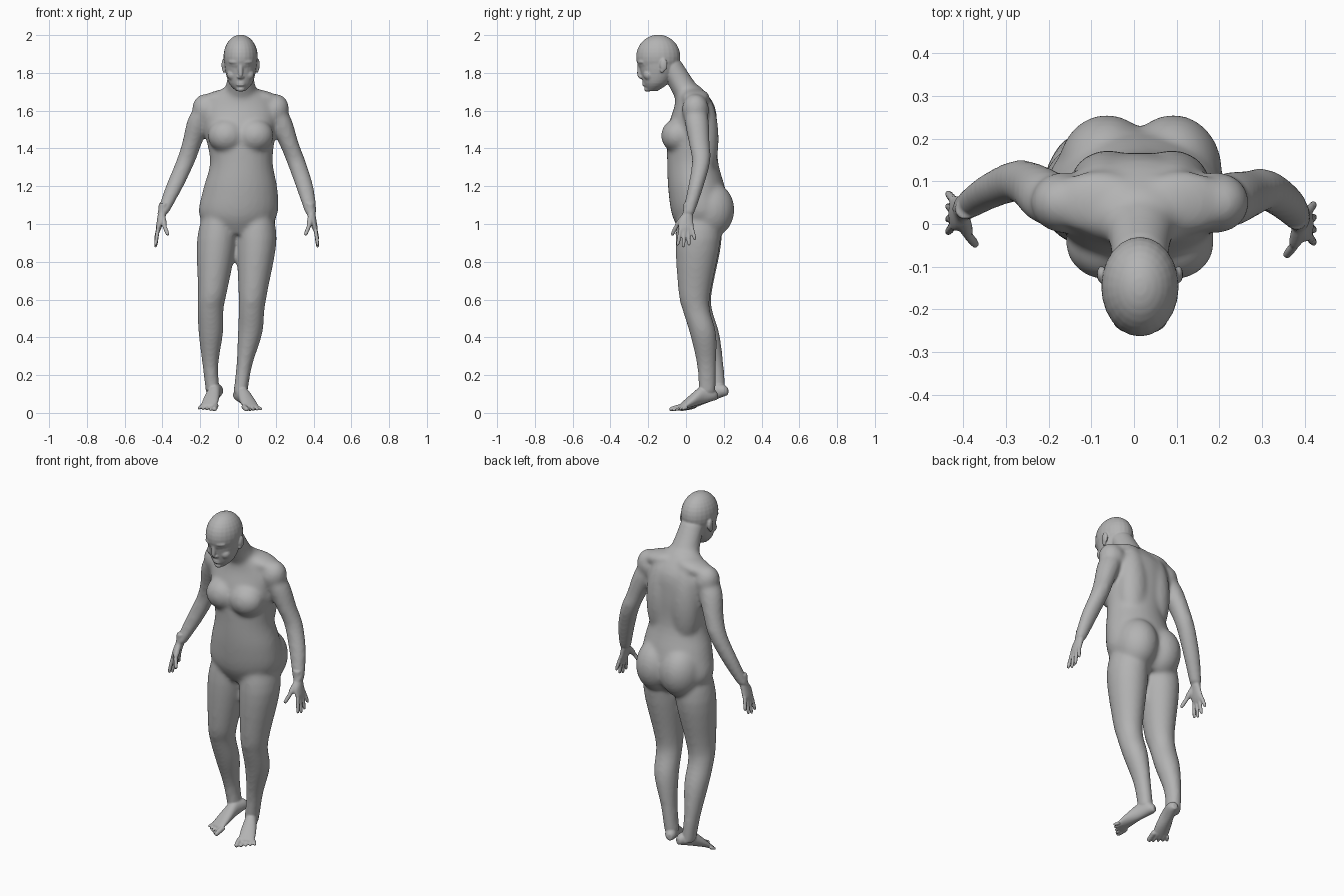
import bpy, bmesh, math
from mathutils import Vector, Matrix

if "Cube" in bpy.data.objects:
    bpy.data.objects.remove(bpy.data.objects["Cube"])

skin = bpy.data.materials.new("grey skin")
skin.use_nodes = True
skin.diffuse_color = (0.45, 0.45, 0.45, 1)
skin.node_tree.nodes["Principled BSDF"].inputs["Base Color"].default_value = skin.diffuse_color

bm = bmesh.new()
SIDE, DEPTH, UP = Vector((1, 0, 0)), Vector((0, 1, 0)), Vector((0, 0, 1))
SIDES = (-1, 1)
MIDDLE = .014


def spline(keys, steps=4):
    """Smooth in-between values for a list of number tuples."""
    padded = [keys[0], *keys, keys[-1]]
    result = []
    for before, start, end, after in zip(padded, padded[1:], padded[2:], padded[3:]):
        for step in range(steps):
            t = step / steps
            blend = []
            for a, b, c, d in zip(before, start, end, after):
                blend.append(b + t * (c - a + t * (2*a - 5*b + 4*c - d + t * (3*b - 3*c + d - a))) / 2)
            result.append(blend)
    return result + [keys[-1]]


def loft(keys, across=SIDE, along=DEPTH, sides=28):
    """Closed tube through (x, y, z, half width, half depth) sections."""
    loops = []
    for x, y, z, width, depth in spline(keys):
        loop = []
        for i in range(sides):
            angle = math.tau * i / sides
            offset = across * width * math.cos(angle) + along * depth * math.sin(angle)
            loop.append(bm.verts.new(Vector((x, y, z)) + offset))
        loops.append(loop)
    for low, high in zip(loops, loops[1:]):
        for i in range(sides):
            bm.faces.new((low[i - 1], low[i], high[i], high[i - 1]))
    bm.faces.new(loops[0][::-1])
    bm.faces.new(loops[-1])


def blob(centre, radii, tilt=0, axis="X"):
    """Ellipsoid for a muscle, joint or facial mass."""
    turn = Matrix.Rotation(math.radians(tilt), 4, axis)
    matrix = Matrix.Translation(centre) @ turn @ Matrix.Diagonal((*radii, 1))
    bmesh.ops.create_uvsphere(bm, u_segments=24, v_segments=16, radius=1, matrix=matrix)


def pair(offset, y, z, radii, tilt=0, axis="Y"):
    """Two mirrored ellipsoids, one on each side of the midline."""
    for side in SIDES:
        blob((MIDDLE + side * offset, y, z), radii, side * tilt, axis)


def digit(start, end, radius):
    """Finger or toe with a rounded tip."""
    start, end = Vector(start), Vector(end)
    direction = (end - start).normalized()
    across = direction.orthogonal().normalized()
    keys = []
    for t, scale in ((0, 1), (.5, 1), (.9, .85), (1, .4)):
        keys.append((*start.lerp(end, t), radius * scale, radius * scale))
    loft(keys, across, direction.cross(across), 12)


def foot(heel, toe, lift, inner):
    """Foot on its toes: the sole slopes from the raised heel to the ground."""
    heel, toe = Vector((*heel, lift)), Vector((*toe, .003))
    across = (toe - heel).cross(UP).normalized()

    def spot(t, sideways, height):
        return heel.lerp(toe, t) + across * sideways + UP * height

    profile = ((0, .014, .018), (.1, .03, .032), (.35, .033, .046), (.6, .042, .032), (.84, .044, .013))
    loft([(*spot(t, 0, height), width, height) for t, width, height in profile], across, UP)
    for toe_index in range(5):
        sideways = inner * (.038 - .02 * toe_index)
        radius = .009 if toe_index else .014
        digit(spot(.75, sideways, radius), spot(1 - .03 * toe_index, sideways * 1.2, radius), radius)


def hand(wrist, side):
    """Flat palm with four spread fingers and a forward thumb."""
    def spot(out, forward, down):
        return wrist + Vector((side * out, -forward, -down))

    loft([(*spot(-.005, 0, -.06), .024, .024), (*spot(0, 0, -.01), .023, .027),
          (*spot(.01, .01, .03), .019, .038), (*spot(.02, .01, .07), .015, .041),
          (*spot(.025, .01, .095), .008, .03)])
    for i, length in enumerate((.1, .11, .1, .07)):
        root = .037 - .019 * i
        tip = .055 - .031 * i
        digit(spot(.022, root, .065), spot(.037, tip, .065 + length), .01)
    knuckle = spot(-.01, .06, .06)
    digit(spot(0, .02, .01), knuckle, .016)
    digit(knuckle, spot(-.03, .085, .11), .011)


def limb(heights, sections, xs, ys):
    """Arm or leg: shared heights and sections along its own centre line."""
    loft([(x, y, z, *section) for x, y, z, section in zip(xs, ys, heights, sections)])


def fuse(name, voxel, rounds):
    """Object that melts the overlapping masses into one relaxed skin."""
    bmesh.ops.recalc_face_normals(bm, faces=bm.faces)
    mesh = bpy.data.meshes.new(name)
    bm.to_mesh(mesh)
    bm.free()
    mesh.materials.append(skin)
    result = bpy.data.objects.new(name, mesh)
    bpy.context.collection.objects.link(result)
    remesh = result.modifiers.new("fuse", "REMESH")
    remesh.mode = "VOXEL"
    remesh.voxel_size = voxel
    remesh.use_smooth_shade = True
    relax = result.modifiers.new("relax", "SMOOTH")
    relax.factor = .5
    relax.iterations = rounds
    return result


# Torso, crotch to collar
loft([(0, .07, .945, .1, .09), (0, .078, 1.04, .205, .15), (.012, .058, 1.18, .198, .152),
      (.018, .035, 1.33, .166, .135), (.01, .035, 1.5, .19, .132),
      (.01, .045, 1.63, .19, .105), (.01, .01, 1.73, .075, .065)])
pair(.075, -.045, 1.468, (.1, .087, .09))         # chest
pair(.078, .125, 1.075, (.115, .132, .15))        # buttocks
pair(.075, .09, 1.45, (.09, .083, .24))           # back muscles
pair(.18, .05, 1.605, (.075, .072, .085), 20)     # shoulders
pair(.1, .05, 1.672, (.115, .075, .04), 11)       # shoulder slopes

# Neck, leaning forward
loft([(MIDDLE, .04, 1.65, .1, .09), (MIDDLE, -.03, 1.755, .074, .074),
      (MIDDLE, -.1, 1.87, .065, .07)])

# Arms
arm_heights = (1.65, 1.56, 1.43, 1.33, 1.19, 1.05)
arm_sections = ((.04, .045), (.064, .064), (.053, .056), (.051, .049), (.047, .041), (.031, .033))
limb(arm_heights, arm_sections, (.18, .217, .268, .308, .355, .388), (.045, .055, .07, .08, .05, .01))
limb(arm_heights, arm_sections, (-.16, -.2, -.243, -.278, -.34, -.402), (.045, .06, .09, .1, .075, .035))

# Legs
leg_heights = (1.1, .92, .65, .55, .42, .25, .1)
leg_sections = ((.08, .1), (.106, .12), (.078, .087), (.069, .073), (.065, .07), (.042, .051), (.038, .046))
limb(leg_heights, leg_sections, (.09, .099, .08, .072, .064, .033, .012), (.07, .064, .046, .053, .09, .109, .112))
limb(leg_heights, leg_sections, (-.09, -.111, -.134, -.145, -.144, -.146, -.132), (.07, .07, .052, .065, .107, .149, .166))
blob((.07, 0, .6), (.04, .034, .05))
blob((-.145, .01, .6), (.04, .034, .05))

# Melt the large masses softly before adding the finer parts
base = fuse("base", .01, 16)
bm = bmesh.new()
bm.from_object(base, bpy.context.evaluated_depsgraph_get())
bpy.data.objects.remove(base)

# Skull and jaw
blob((MIDDLE, -.147, 1.885), (.091, .117, .117))
loft([(MIDDLE, -.18, 1.703, .022, .027), (MIDDLE, -.16, 1.745, .062, .066),
      (MIDDLE, -.147, 1.82, .083, .098), (MIDDLE, -.147, 1.89, .088, .114)])

# Face
digit((MIDDLE, -.245, 1.845), (MIDDLE, -.249, 1.78), .012)   # nose bridge
blob((MIDDLE, -.236, 1.778), (.019, .015, .01))              # nostrils
for lip_height in (1.748, 1.736):
    blob((MIDDLE, -.219, lip_height), (.024, .013, .007))
blob((MIDDLE, -.205, 1.713), (.022, .016, .013))             # chin
pair(.034, -.239, 1.858, (.032, .015, .012), 24, "Z")        # brows
pair(.034, -.222, 1.83, (.018, .013, .009), 20, "Z")         # eyes
pair(.042, -.196, 1.79, (.03, .03, .03))                     # cheeks
pair(.091, -.118, 1.842, (.01, .02, .033))                   # ears
pair(.088, -.126, 1.815, (.008, .011, .016))                 # ear lobes

# Hands and feet
hand(Vector((.386, .01, 1.05)), 1)
hand(Vector((-.4, .035, 1.05)), -1)
foot((-.008, .165), (.09, -.07), .07, 1)
foot((-.1, .222), (-.17, -.02), .095, -1)

body = fuse("body", .005, 3)
